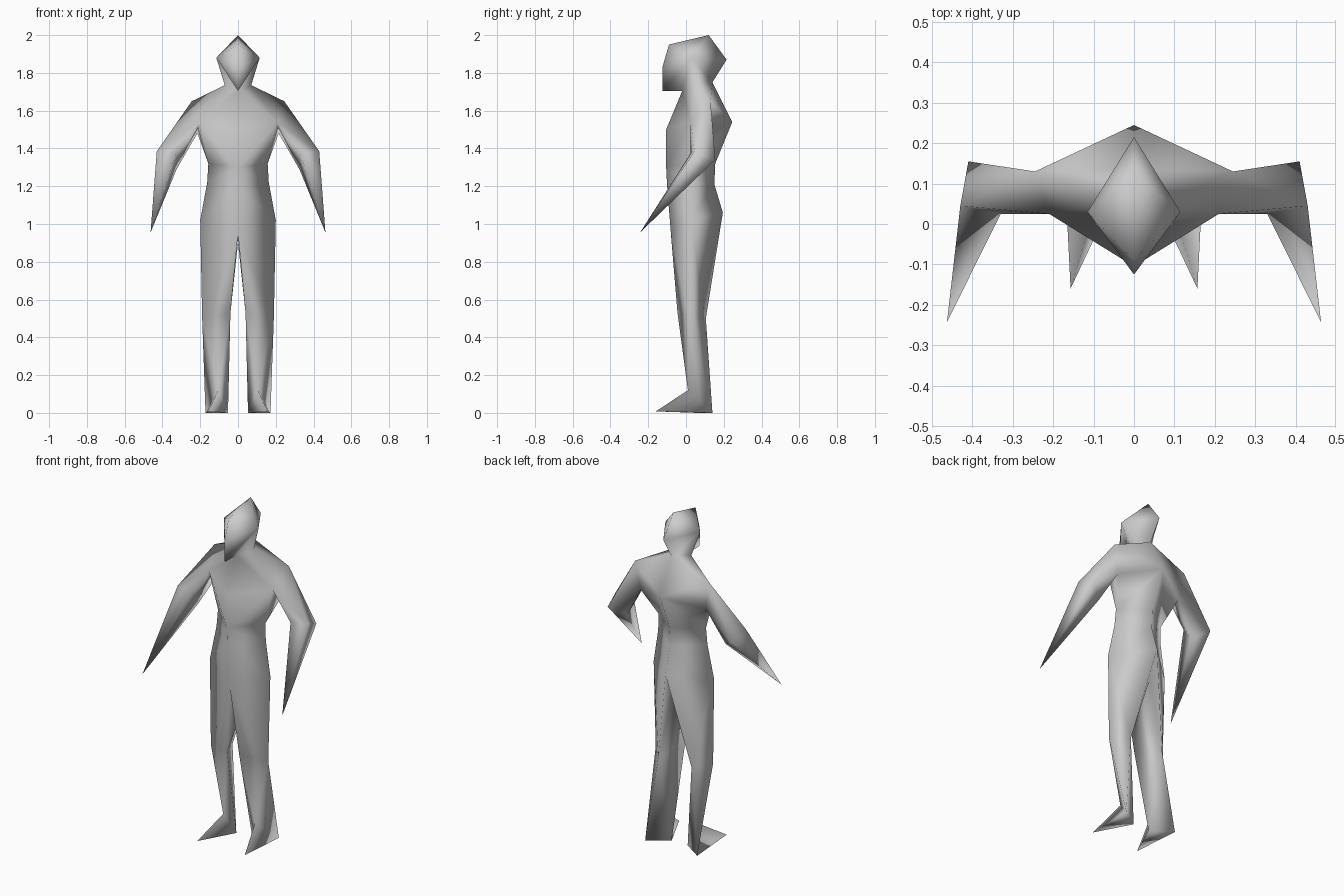
import bpy
import bmesh

# Remove the default cube
cube = bpy.data.objects.get("Cube")
if cube:
    bpy.data.objects.remove(cube, do_unlink=True)

# One matte grey for the whole figure
grey = bpy.data.materials.new("plain grey")
grey.use_nodes = True
colour = (0.6, 0.6, 0.6, 1)
grey.diffuse_color = colour
grey.node_tree.nodes["Principled BSDF"].inputs["Base Color"].default_value = colour

# Landmarks of the left half, centre line at x = 0
head_marks = dict(
    crown=(0, .12, 2), forehead=(0, -.09, 1.95), nose=(0, -.125, 1.83),
    chin=(0, -.125, 1.705), temple=(.115, .03, 1.88), nape=(0, .215, 1.87))
torso_marks = dict(
    throat=(0, -.02, 1.705), neck_side=(.07, .05, 1.735), neck_back=(0, .14, 1.75),
    chest=(0, -.105, 1.5), spine=(0, .245, 1.54),
    belly=(0, -.105, 1.3), waist=(.157, .035, 1.32), loin=(0, .155, 1.32),
    belly_low=(0, -.1, 1.2), waist_low=(.163, .03, 1.22), loin_low=(0, .15, 1.21),
    groin=(0, -.08, .95), hip=(.2, .02, 1.02), seat=(0, .195, 1.06),
    crotch=(0, .135, .9))
arm_marks = dict(
    arm_front=(.21, .025, 1.54), shoulder=(.245, .13, 1.65), armpit=(.215, .12, 1.48),
    elbow_front=(.43, .045, 1.385), elbow_back=(.41, .155, 1.34),
    elbow_under=(.325, .09, 1.29), elbow_inner=(.33, .025, 1.375),
    hand=(.463, -.243, .955))
leg_marks = dict(
    knee_inner=(.04, -.045, .53), knee_outer=(.19, .015, .51), knee_back=(.11, .105, .5),
    ankle=(.105, .01, .12), heel_outer=(.172, .14, 0), heel_inner=(.053, .06, 0),
    toe=(.157, -.16, .008))

bm = bmesh.new()
marks = {**head_marks, **torso_marks, **arm_marks, **leg_marks}
v = {name: bm.verts.new(co) for name, co in marks.items()}


def patch(*corners):
    """Add one face through the named landmarks."""
    bm.faces.new([v[c] for c in corners])


def fan(tip, rim):
    """Join a tip to every edge of an open rim."""
    rim = rim.split()
    for a, b in zip(rim, rim[1:]):
        patch(tip, a, b)


def tube(top, bottom):
    """Join two closed sections with pairs of triangles."""
    top, bottom = top.split(), bottom.split()
    for i in range(len(top)):
        j = (i + 1) % len(top)
        patch(top[i], top[j], bottom[i])
        patch(top[j], bottom[j], bottom[i])


# Head: everything radiates from the temple
fan("temple", "throat chin nose forehead crown nape neck_back neck_side throat")

# Shoulders and chest
fan("arm_front", "shoulder neck_side throat chest belly waist armpit")
fan("shoulder", "neck_side neck_back spine armpit")

# Back, waistband and hips
fan("waist", "armpit spine loin")
fan("waist_low", "belly_low belly waist loin loin_low")
fan("hip", "groin belly_low waist_low loin_low seat")

# Arm: upper arm widening to the elbow, forearm tapering to a point
fan("arm_front", "shoulder elbow_front elbow_inner elbow_under armpit")
fan("elbow_back", "elbow_front shoulder armpit elbow_under")
fan("hand", "elbow_front elbow_back elbow_under elbow_inner elbow_front")

# Leg: thigh and triangular shin
fan("groin", "hip knee_outer knee_inner crotch")
fan("knee_back", "knee_outer hip seat crotch knee_inner")
tube("knee_inner knee_outer knee_back", "ankle heel_outer heel_inner")

# Foot: pointed wedge
fan("toe", "ankle heel_outer heel_inner ankle")

# Mirror to the right side and weld the centre line
bmesh.ops.mirror(bm, geom=bm.verts[:] + bm.edges[:] + bm.faces[:],
                 axis='X', merge_dist=0.001)
bmesh.ops.remove_doubles(bm, verts=bm.verts[:], dist=0.001)
bmesh.ops.recalc_face_normals(bm, faces=bm.faces[:])
for face in bm.faces:
    face.smooth = True

mesh = bpy.data.meshes.new("standing_figure")
bm.to_mesh(mesh)
bm.free()
mesh.materials.append(grey)
figure = bpy.data.objects.new("standing_figure", mesh)
bpy.context.collection.objects.link(figure)
